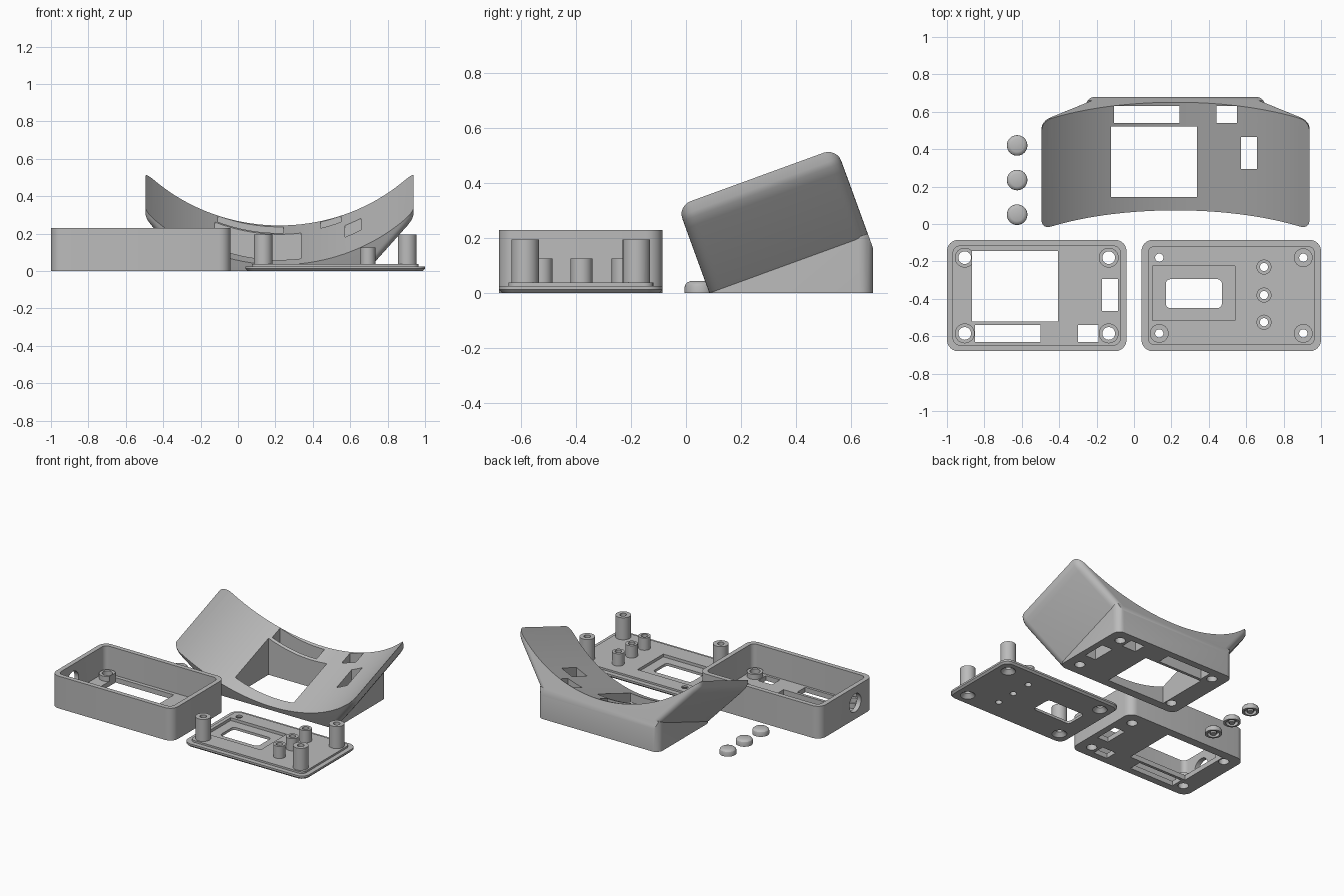
import bpy, bmesh, math
from mathutils import Vector, Matrix

if "Cube" in bpy.data.objects:
    bpy.data.objects.remove(bpy.data.objects["Cube"])

grey = bpy.data.materials.new("plain_grey")
grey.diffuse_color = (0.5, 0.5, 0.5, 1)
grey.use_nodes = True
grey.node_tree.nodes["Principled BSDF"].inputs["Base Color"].default_value = grey.diffuse_color


def rrect(x0, x1, y0, y1, r=0.0, n=6):
    """Rounded rectangle outline, counter-clockwise."""
    if r == 0:
        return [(x0, y0), (x1, y0), (x1, y1), (x0, y1)]
    pts = []
    for k, (cx, cy) in enumerate([(x1 - r, y1 - r), (x0 + r, y1 - r),
                                  (x0 + r, y0 + r), (x1 - r, y0 + r)]):
        for i in range(n + 1):
            a = math.pi / 2 * (k + i / n)
            pts.append((cx + r * math.cos(a), cy + r * math.sin(a)))
    return pts


def disc(x, y, r, n=32):
    return [(x + r * math.cos(2 * math.pi * i / n), y + r * math.sin(2 * math.pi * i / n))
            for i in range(n)]


def loft(low, high, z0, z1):
    """Closed solid between two matching outlines."""
    bm = bmesh.new()
    a = [bm.verts.new((x, y, z0)) for x, y in low]
    b = [bm.verts.new((x, y, z1)) for x, y in high]
    bm.faces.new(a[::-1])
    bm.faces.new(b)
    for i in range(len(a)):
        j = (i + 1) % len(a)
        bm.faces.new((a[i], a[j], b[j], b[i]))
    return bm


def prism(outline, z0, z1):
    return loft(outline, outline, z0, z1)


def hull(points):
    bm = bmesh.new()
    for p in points:
        bm.verts.new(p)
    res = bmesh.ops.convex_hull(bm, input=bm.verts)
    junk = {g for g in res["geom_interior"] + res["geom_unused"]
            if isinstance(g, bmesh.types.BMVert)}
    bmesh.ops.delete(bm, geom=list(junk), context='VERTS')
    bmesh.ops.dissolve_limit(bm, angle_limit=0.002, verts=bm.verts, edges=bm.edges)
    bmesh.ops.recalc_face_normals(bm, faces=bm.faces)
    return bm


def make(name, bm):
    me = bpy.data.meshes.new(name)
    bm.to_mesh(me)
    bm.free()
    ob = bpy.data.objects.new(name, me)
    bpy.context.collection.objects.link(ob)
    me.materials.append(grey)
    return ob


def combine(ob, op, solids):
    """Boolean each solid into the object and bake the result."""
    for bm in solids:
        tool = make("cutter", bm)
        tool.hide_render = True
        mod = ob.modifiers.new("bool", 'BOOLEAN')
        mod.operation, mod.solver, mod.object = op, 'EXACT', tool
        bpy.context.view_layer.update()
        dg = bpy.context.evaluated_depsgraph_get()
        me = bpy.data.meshes.new_from_object(ob.evaluated_get(dg))
        ob.modifiers.clear()
        ob.data = me
        bpy.data.objects.remove(tool)


def finish(ob):
    bpy.ops.object.select_all(action='DESELECT')
    ob.select_set(True)
    bpy.context.view_layer.objects.active = ob
    bpy.ops.object.shade_smooth_by_angle(angle=math.radians(28))


W, Y0, Y1 = 0.96, -0.68, -0.085      # shared case footprint

# Openings as (x0, x1, y0, y1) from the left edge and the screw-side long edge
OPENINGS = [(0.135, 0.595, 0.06, 0.435), (0.15, 0.50, 0.455, 0.545),
            (0.70, 0.81, 0.455, 0.545), (0.83, 0.915, 0.21, 0.38)]
SCREWS = [(x, y) for x in (0.095, W - 0.095) for y in (0.095, 0.50)]

# Open case with windows, screw bosses and a cable hole
L = -1.0
case = make("case_shell", prism(rrect(L, L + W, Y0, Y1, 0.06), 0, 0.23))
combine(case, 'DIFFERENCE',
        [prism(rrect(L + 0.033, L + W - 0.033, Y0 + 0.033, Y1 - 0.033, 0.035), 0.035, 0.4)])
combine(case, 'UNION', [prism(disc(L + x, Y1 - y, 0.053), 0.01, 0.07) for x, y in SCREWS])
cable = prism(disc(0, 0, 0.065), -0.1, 0.1)
bmesh.ops.transform(cable, verts=cable.verts,
                    matrix=Matrix.Translation((L, -0.48, 0.115)) @ Matrix.Rotation(math.pi / 2, 4, 'Y'))
combine(case, 'DIFFERENCE',
        [prism(rrect(L + a, L + b, Y1 - d, Y1 - c), -0.1, 0.1) for a, b, c, d in OPENINGS]
        + [prism(disc(L + x, Y1 - y, 0.034), -0.1, 0.15) for x, y in SCREWS] + [cable])
finish(case)

# Lid with chamfered underside, raised lip, recess and standoffs
L = 0.04
lid = make("lid_plate", hull(
    [(x, y, 0) for x, y in rrect(L + 0.012, L + W - 0.012, Y0 + 0.012, Y1 - 0.012, 0.048)]
    + [(x, y, z) for x, y in rrect(L, L + W, Y0, Y1, 0.06) for z in (0.012, 0.025)]))
posts = [(L + x, Y1 - y) for x, y in SCREWS]
short = [(0.695, y) for y in (-0.23, -0.38, -0.525)]
combine(lid, 'UNION',
        [prism(rrect(L + 0.034, L + W - 0.034, Y0 + 0.034, Y1 - 0.034, 0.034), 0.01, 0.038)]
        + [prism(disc(x, y, 0.05), 0.015, 0.195) for x, y in posts[1:]]
        + [prism(disc(x, y, 0.04), 0.015, 0.125) for x, y in short])
combine(lid, 'DIFFERENCE',
        [prism(rrect(0.10, 0.54, -0.515, -0.225), 0.018, 0.1),
         prism(rrect(0.17, 0.47, -0.45, -0.295, 0.025), -0.1, 0.1)]
        + [prism(disc(x, y, 0.022), -0.1, 0.3) for x, y in posts + short]
        + [loft(disc(x, y, 0.052), disc(x, y, 0.018), -0.004, 0.03) for x, y in posts])
finish(lid)

# Tilted cradle: flared block on a wedge base, hollowed by a large cylinder
CX, FY, TILT, LEN = 0.222, 0.085, math.radians(20), 0.615
tilt = Matrix.Translation((CX, FY, 0)) @ Matrix.Rotation(TILT, 4, 'X')
flare = [(0.48, 0), (0.69, 0.25), (0.71, 0.28), (0.716, 0.30), (0.716, 0.36)]
cradle = make("cradle", hull([tilt @ Vector((x, u, w)) for h, w in flare
                              for x, u in rrect(-h, h, 0, LEN, 0.05)]))
wedge = prism(rrect(CX - W / 2, CX + W / 2, FY, 0.68, 0.05), 0, 0.4)
for point, normal in (((0, 0, 0.006), (0, 0, 1)), ((0, LEN, 0), (0, 1, 0))):
    bmesh.ops.bisect_plane(wedge, geom=wedge.verts[:] + wedge.edges[:] + wedge.faces[:],
                           plane_co=tilt @ Vector(point),
                           plane_no=tilt.to_3x3() @ Vector(normal), clear_outer=True)
corners = [v.co.copy() for v in wedge.verts]
wedge.free()
combine(cradle, 'UNION', [hull(corners)])

scoop = prism(disc(0, 0, 1.0, 160), -1, 1.5)
bmesh.ops.transform(scoop, verts=scoop.verts,
                    matrix=tilt @ Matrix.Translation((0, 0, 1.035)) @ Matrix.Rotation(-math.pi / 2, 4, 'X'))
L = CX - W / 2
combine(cradle, 'DIFFERENCE', [scoop]
        + [prism(rrect(L + a, L + b, FY + c, FY + d), -0.1, 0.8) for a, b, c, d in OPENINGS]
        + [prism(disc(L + x, FY + y, 0.034), -0.1, 0.08) for x, y in SCREWS])
finish(cradle)

# Three domed buttons, hollow below with a centre stem
profile = [(0, 0), (0.02, 0), (0.02, 0.024), (0.04, 0.024), (0.04, 0), (0.055, 0),
           (0.055, 0.022), (0.052, 0.032), (0.045, 0.039), (0.035, 0.043), (0, 0.043)]
for i, y in enumerate((0.05, 0.235, 0.42)):
    bm = bmesh.new()
    vs = [bm.verts.new((r, 0, z)) for r, z in profile]
    es = [bm.edges.new(p) for p in zip(vs, vs[1:])]
    bmesh.ops.spin(bm, geom=vs + es, cent=(0, 0, 0), axis=(0, 0, 1),
                   angle=2 * math.pi, steps=32, use_duplicate=False)
    bmesh.ops.remove_doubles(bm, verts=bm.verts, dist=1e-4)
    bmesh.ops.recalc_face_normals(bm, faces=bm.faces)
    button = make(f"button_{i + 1}", bm)
    button.location = (-0.625, y, 0)
    finish(button)
